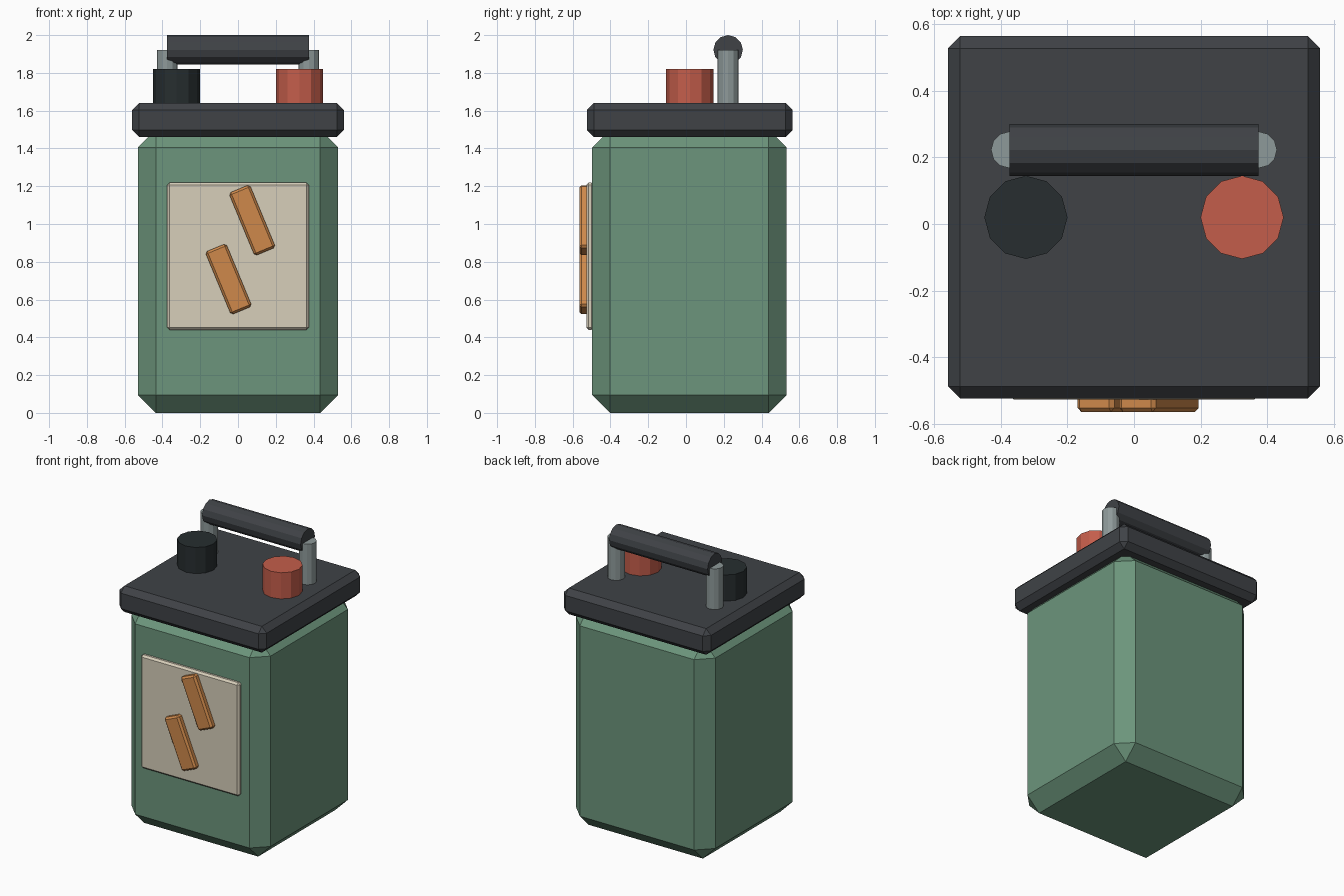
import bpy
from math import radians, pi

if "Cube" in bpy.data.objects:
    bpy.data.objects.remove(bpy.data.objects["Cube"])


def paint(ob, name, rgb):
    mat = bpy.data.materials.get(name) or bpy.data.materials.new(name)
    mat.diffuse_color = (*rgb, 1)
    mat.use_nodes = True
    mat.node_tree.nodes["Principled BSDF"].inputs["Base Color"].default_value = mat.diffuse_color
    ob.data.materials.append(mat)


def box(name, loc, size, bevel, mat, rot=(0, 0, 0)):
    bpy.ops.mesh.primitive_cube_add(size=1, location=loc, rotation=rot)
    ob = bpy.context.object
    ob.name = name
    ob.scale = size
    bpy.ops.object.transform_apply(location=False, rotation=False, scale=True)
    mod = ob.modifiers.new("chamfer", 'BEVEL')
    mod.width = bevel
    mod.segments = 1
    paint(ob, *mat)
    return ob


def cylinder(name, loc, radius, length, mat, rot=(0, 0, 0)):
    bpy.ops.mesh.primitive_cylinder_add(vertices=12, radius=radius, depth=length,
                                        location=loc, rotation=rot)
    ob = bpy.context.object
    ob.name = name
    paint(ob, *mat)
    return ob


GREEN = ("green", (0.15, 0.30, 0.20))
DARK = ("dark", (0.05, 0.055, 0.062))
CREAM = ("cream", (0.68, 0.62, 0.49))
ORANGE = ("orange", (0.62, 0.25, 0.07))
RED = ("red", (0.55, 0.11, 0.07))
BLACK = ("black", (0.02, 0.027, 0.029))
STEEL = ("steel", (0.27, 0.32, 0.32))

# Case and lid
box("case", (0, 0.018, 0.75), (1.06, 1.03, 1.5), 0.095, GREEN)
box("lid", (0, 0.02, 1.55), (1.12, 1.09, 0.18), 0.037, DARK)

# Front label with two slanted bars
box("label", (0, -0.508, 0.83), (0.75, 0.04, 0.78), 0.013, CREAM)
for name, x, z in (("upper_bar", 0.075, 1.02), ("lower_bar", -0.05, 0.708)):
    box(name, (x, -0.54, z), (0.12, 0.05, 0.36), 0.012, ORANGE,
        (0, radians(-22.5), 0))

# Terminals
cylinder("negative_terminal", (-0.325, 0.02, 1.72), 0.125, 0.2, BLACK)
cylinder("positive_terminal", (0.325, 0.02, 1.72), 0.125, 0.2, RED)

# Carry handle
for side, sx in (("left", -1), ("right", 1)):
    cylinder(side + "_handle_post", (sx * 0.375, 0.223, 1.77), 0.055, 0.3, STEEL)
cylinder("handle_grip", (0, 0.223, 1.922), 0.078, 0.75, DARK, (0, pi / 2, 0))
